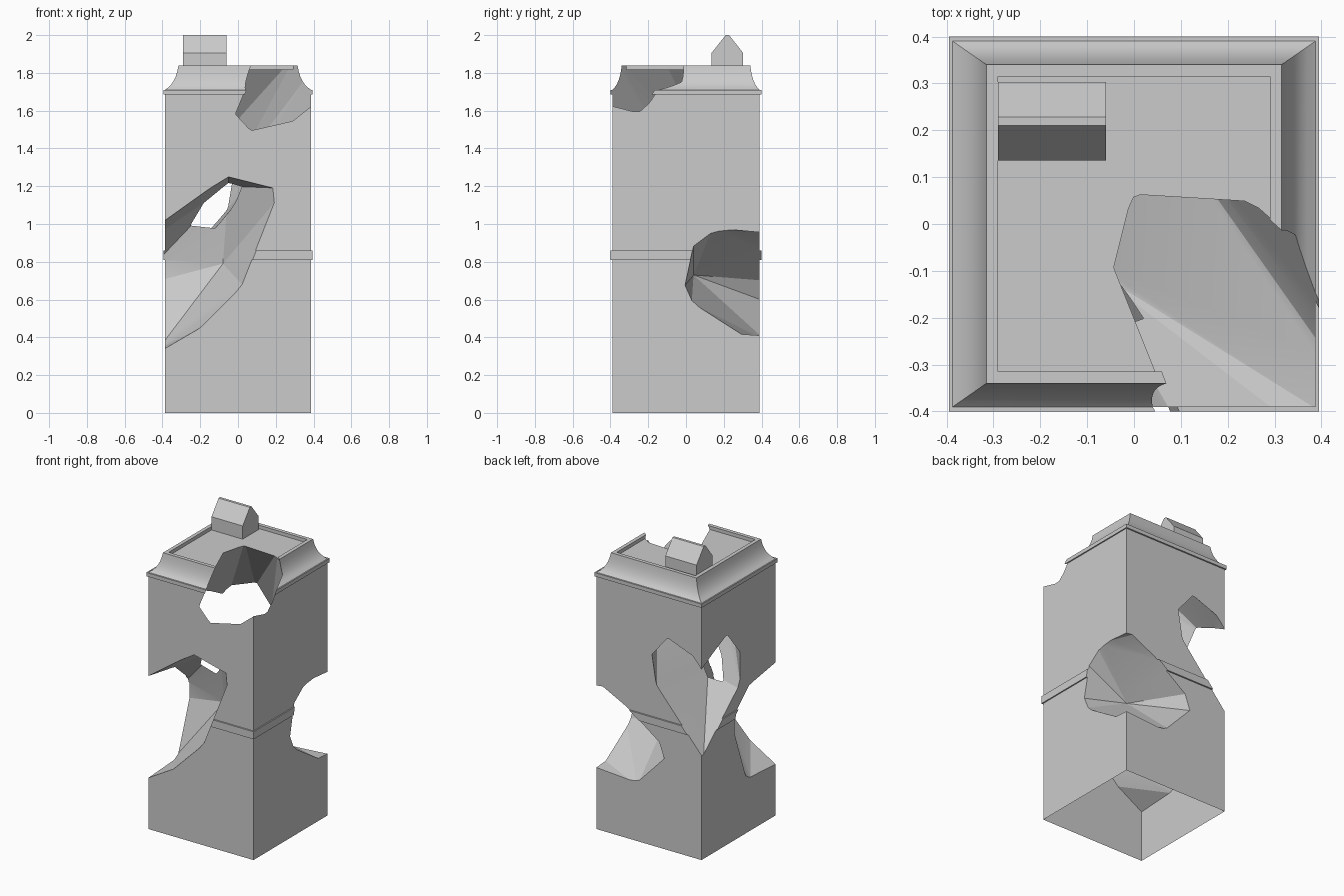
import bpy, bmesh, math

if "Cube" in bpy.data.objects:
    bpy.data.objects.remove(bpy.data.objects["Cube"])


def make_object(name, bm):
    bmesh.ops.recalc_face_normals(bm, faces=bm.faces[:])
    me = bpy.data.meshes.new(name)
    bm.to_mesh(me)
    bm.free()
    ob = bpy.data.objects.new(name, me)
    bpy.context.collection.objects.link(ob)
    return ob


def rect_loft(name, rings):
    # stack of rectangles (half x, half y, z) skinned into a closed solid
    bm = bmesh.new()
    loops = [[bm.verts.new((sx * hx, sy * hy, z))
              for sx, sy in ((-1, -1), (1, -1), (1, 1), (-1, 1))] for hx, hy, z in rings]
    for a, b in zip(loops, loops[1:]):
        for i in range(4):
            j = (i + 1) % 4
            bm.faces.new((a[i], a[j], b[j], b[i]))
    bm.faces.new(loops[0][::-1])
    bm.faces.new(loops[-1])
    return make_object(name, bm)


def hull_cutter(name, pts):
    bm = bmesh.new()
    for p in pts:
        bm.verts.new(p)
    r = bmesh.ops.convex_hull(bm, input=bm.verts[:])
    junk = {v for v in r["geom_interior"] + r["geom_unused"]
            if isinstance(v, bmesh.types.BMVert)}
    bmesh.ops.delete(bm, geom=list(junk), context='VERTS')
    ob = make_object(name, bm)
    ob.hide_render = True
    return ob


# tower: walls, belt course, ledge, coved cornice and sunken roof
HX, HY = 0.387, 0.39
rings = [(HX, HY, 0)]
for z0, z1 in ((0.81, 0.86), (1.685, 1.71)):
    rings += [(HX, HY, z0), (HX + 0.008, HY + 0.01, z0),
              (HX + 0.008, HY + 0.01, z1), (HX, HY, z1)]
for i in range(1, 7):
    t = i / 6
    s = 1.6 * t - 0.6 * t * t
    rings.append((HX - 0.072 * s, HY - 0.05 * s, 1.71 + 0.13 * (0.5 * t + 0.5 * t * t)))
rings += [(0.29, 0.315, 1.84), (0.29, 0.315, 1.817)]
tower = rect_loft("tower", rings)

# breach running from the upper front right corner down to the back left corner
F, L = -0.42, -0.42
tunnel = hull_cutter("tunnel_cutter", [
    (0.02, F, 1.62), (0.09, F, 1.545), (0.33, F, 1.6), (0.43, F, 1.68),
    (0.07, F, 1.74), (0.15, F, 1.92), (0.43, F, 1.92),
    (0.42, -0.29, 1.635), (0.42, -0.24, 1.68), (0.35, -0.03, 1.76), (0.31, -0.02, 1.9),
    (0.0, -0.12, 1.87), (0.035, 0.02, 1.87), (0.22, -0.02, 1.87),
    (-0.05, 0.42, 1.23), (-0.165, 0.42, 1.37), (-0.35, 0.42, 1.3), (-0.08, 0.42, 1.05),
    (L, 0.42, 0.66), (L, 0.42, 1.21),
    (L, 0.145, 1.355), (L, 0.02, 1.2), (L, 0.02, 1.0), (-0.1, -0.09, 1.0)])

# breach in the front left corner, breaking through into the first
front_left = hull_cutter("front_left_cutter", [
    (L, F, 1.0), (-0.35, F, 1.05), (-0.14, F, 1.2), (-0.05, F, 1.255), (0.21, F, 1.19),
    (0.215, F, 1.14), (0.03, F, 0.67), (-0.18, F, 0.46), (L, F, 0.32),
    (L, -0.08, 0.34), (L, 0.05, 0.81), (L, 0.05, 0.7), (L, -0.11, 0.95),
    (-0.08, -0.03, 0.79), (-0.09, -0.08, 1.06), (-0.05, -0.12, 1.2)])

# breach in the back right corner
back_right = hull_cutter("back_right_cutter", [
    (0.42, 0.14, 0.975), (0.42, 0.04, 0.9), (0.42, -0.01, 0.67), (0.42, 0.03, 0.58),
    (0.42, 0.17, 0.49), (0.42, 0.28, 0.42), (0.42, 0.42, 0.41), (0.42, 0.42, 0.95),
    (0.33, 0.42, 0.96), (0.13, 0.42, 0.86), (-0.09, 0.42, 0.7), (-0.13, 0.42, 0.59),
    (0.065, 0.42, 0.385), (0.09, 0.04, 0.73)])

# cut the breaches
bpy.context.view_layer.objects.active = tower
for cutter in (tunnel, front_left, back_right):
    m = tower.modifiers.new("breach", 'BOOLEAN')
    m.operation = 'DIFFERENCE'
    m.solver = 'EXACT'
    m.object = cutter
    bpy.ops.object.modifier_apply(modifier=m.name)
    bpy.data.objects.remove(cutter)

# open underside
bm = bmesh.new()
bm.from_mesh(tower.data)
base = [f for f in bm.faces if all(v.co.z < 0.001 for v in f.verts)]
bmesh.ops.delete(bm, geom=base, context='FACES')
bm.to_mesh(tower.data)
bm.free()
bpy.ops.object.select_all(action='DESELECT')
tower.select_set(True)
bpy.ops.object.shade_smooth_by_angle(angle=math.radians(12))

# small gabled hut on the roof
bm = bmesh.new()
profile = [(0.135, 1.817), (0.303, 1.817), (0.303, 1.905), (0.228, 2.0), (0.21, 2.0), (0.135, 1.905)]
end = bm.faces.new([bm.verts.new((-0.29, y, z)) for y, z in profile])
ext = bmesh.ops.extrude_face_region(bm, geom=[end], use_keep_orig=True)
bmesh.ops.translate(bm, vec=(0.23, 0, 0),
                    verts=[v for v in ext["geom"] if isinstance(v, bmesh.types.BMVert)])
make_object("roof_hut", bm)
